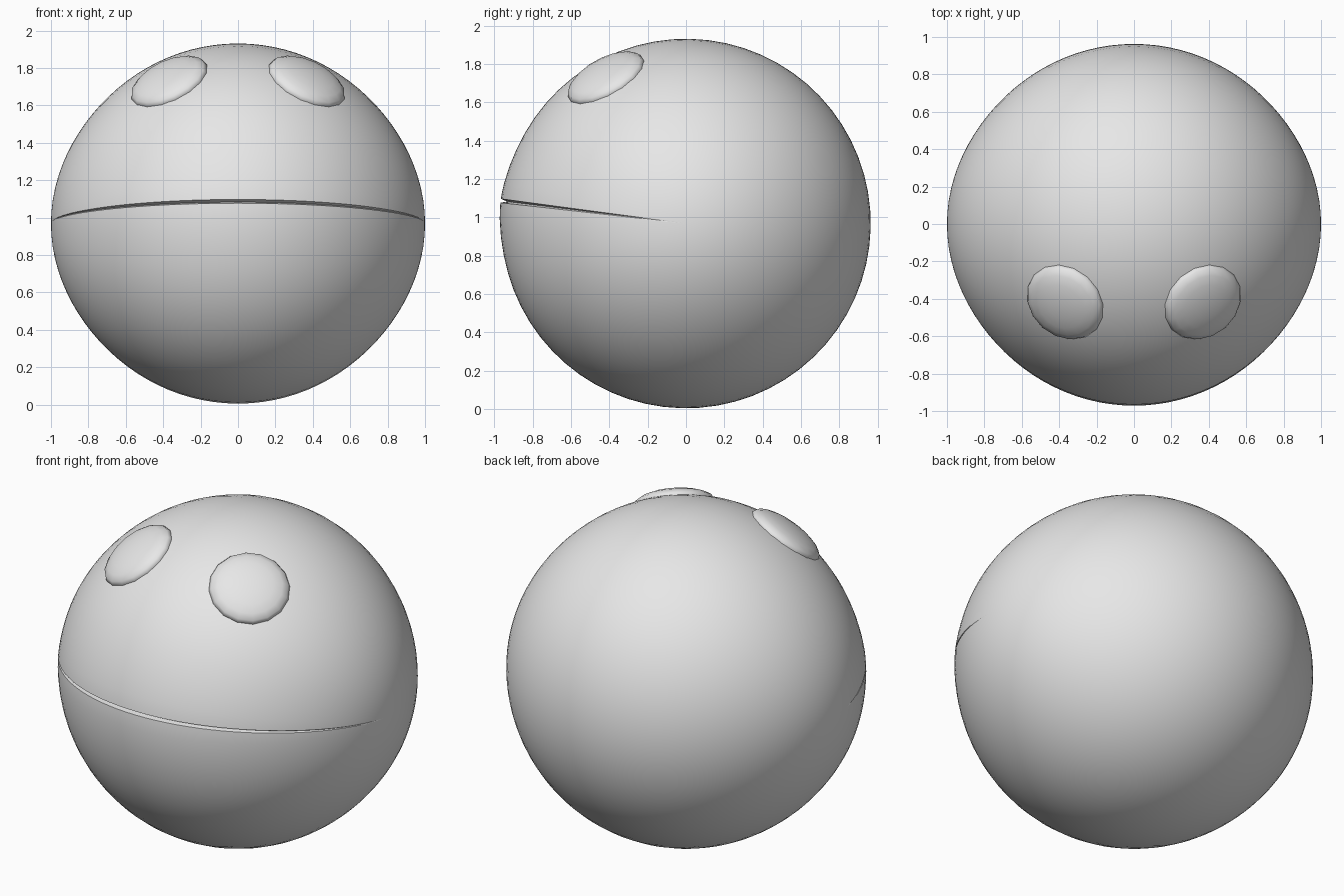
import bpy, bmesh, math
from mathutils import Vector, Matrix

if "Cube" in bpy.data.objects:
    bpy.data.objects.remove(bpy.data.objects["Cube"])

grey = bpy.data.materials.new("plain grey")
grey.diffuse_color = (0.8, 0.8, 0.8, 1)
grey.use_nodes = True
grey.node_tree.nodes["Principled BSDF"].inputs["Base Color"].default_value = grey.diffuse_color
CENTRE = Vector((0, 0, 0.968))
R = 0.963


def finish(bm, name, angle):
    bmesh.ops.recalc_face_normals(bm, faces=bm.faces)
    me = bpy.data.meshes.new(name)
    bm.to_mesh(me)
    bm.free()
    ob = bpy.data.objects.new(name, me)
    bpy.context.collection.objects.link(ob)
    me.materials.append(grey)
    bpy.ops.object.select_all(action='DESELECT')
    ob.select_set(True)
    bpy.context.view_layer.objects.active = ob
    bpy.ops.object.shade_smooth_by_angle(angle=math.radians(angle))
    return ob


# Ball body: rings around the x axis, slightly pointed at the mouth corners,
# with a narrow mouth groove along one meridian at the front
def ring_x(t):
    c = math.cos(t)
    return c * (0.968 + 0.032 * c ** 4)


MOUTH = math.radians(7.0)
offsets = sorted([360 / 64 * i for i in range(64)] + [0.6, 2.2, 357.8, 359.4])
bm = bmesh.new()
rings = []
STEPS = 48
for j in range(1, STEPS):
    t = math.pi * j / STEPS
    ring = []
    for o in offsets:
        gap = min(o, 360 - o)
        r = R * math.sin(t) * (1 + 0.011 * math.exp(-(gap / 12) ** 2))
        if gap < 0.1:
            r -= 0.035 * math.sin(t)
        a = MOUTH + math.radians(o)
        ring.append(bm.verts.new(CENTRE + Vector((ring_x(t), -r * math.cos(a), r * math.sin(a)))))
    rings.append(ring)
n = len(offsets)
for a, b in zip(rings, rings[1:]):
    for i in range(n):
        bm.faces.new((a[i], a[(i + 1) % n], b[(i + 1) % n], b[i]))
for ring, x in ((rings[0], 1.0), (rings[-1], -1.0)):
    tip = bm.verts.new(CENTRE + Vector((x, 0, 0)))
    for i in range(n):
        bm.faces.new((tip, ring[i], ring[(i + 1) % n]))
finish(bm, "ball_body", 35)

# Eyes: flattened domes set into the upper front
for side, label in ((-1, "left"), (1, "right")):
    out = Vector((side * 0.392, -0.445, 0.805)).normalized()
    bm = bmesh.new()
    bmesh.ops.create_uvsphere(bm, u_segments=16, v_segments=10, radius=1)
    m = (Matrix.Translation(CENTRE + out * 0.938)
         @ out.to_track_quat('Z', 'Y').to_matrix().to_4x4()
         @ Matrix.Diagonal((0.222, 0.222, 0.07, 1)))
    bmesh.ops.transform(bm, matrix=m, verts=bm.verts)
    finish(bm, label + "_eye", 80)
